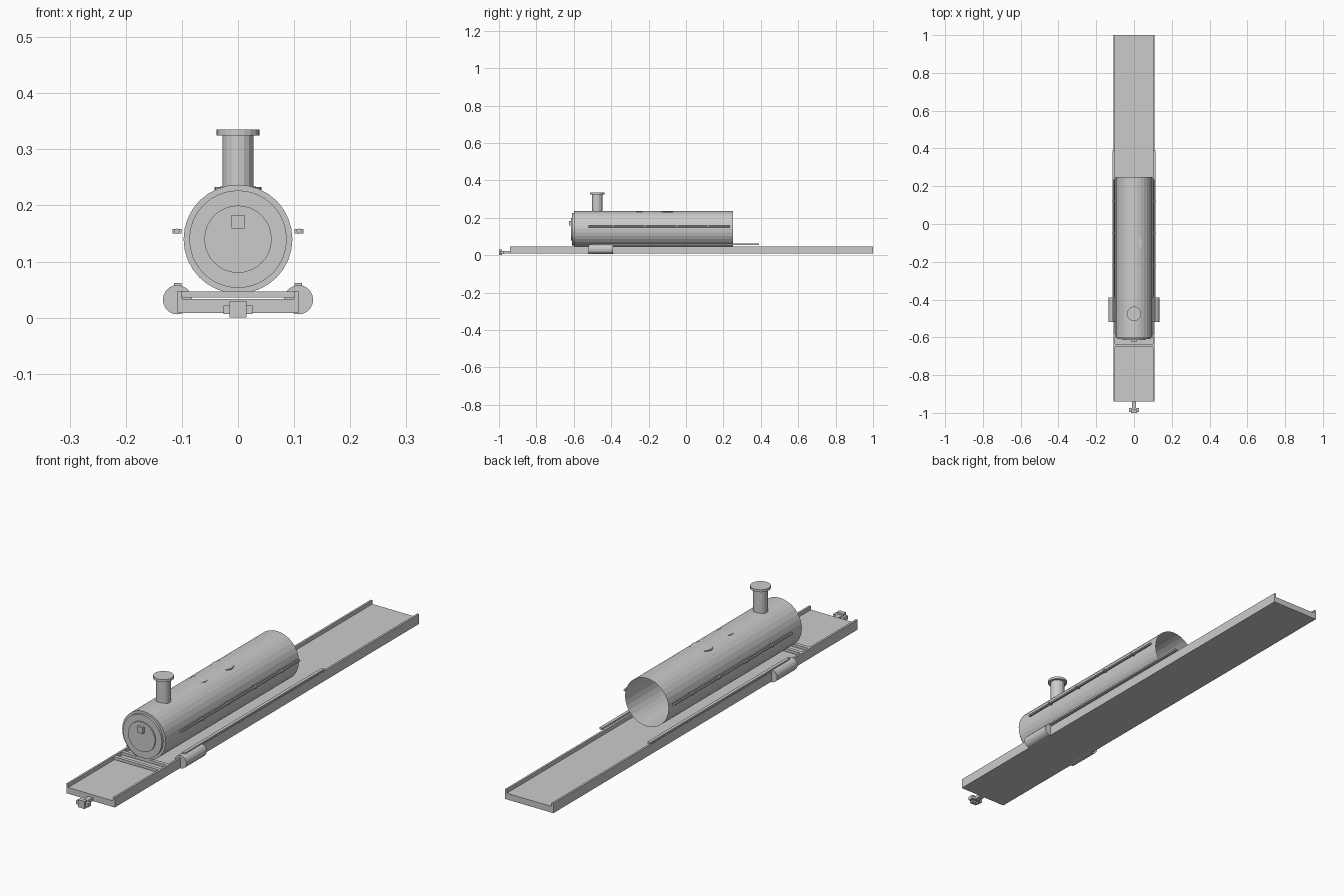
import bpy, bmesh, math
from mathutils import Matrix

if "Cube" in bpy.data.objects:
    bpy.data.objects.remove(bpy.data.objects["Cube"])


def finish(name, bm):
    mesh = bpy.data.meshes.new(name)
    bm.to_mesh(mesh)
    bm.free()
    ob = bpy.data.objects.new(name, mesh)
    bpy.context.collection.objects.link(ob)
    return ob


def box(name, x, y, z):
    """Box from (min, max) ranges."""
    bm = bmesh.new()
    bmesh.ops.create_cube(bm, size=1)
    for v in bm.verts:
        v.co = [r[0] + (c + 0.5) * (r[1] - r[0]) for c, r in zip(v.co, (x, y, z))]
    return finish(name, bm)


def tube(name, axis, centre, radius, span, sides=32, back_open=False):
    """Cylinder along 'y' (centre = x, z) or 'z' (centre = x, y)."""
    bm = bmesh.new()
    bmesh.ops.create_cone(bm, cap_ends=True, segments=sides, radius1=radius,
                          radius2=radius, depth=span[1] - span[0])
    if axis == 'y':
        bmesh.ops.rotate(bm, verts=bm.verts, matrix=Matrix.Rotation(-math.pi / 2, 3, 'X'))
    mid = sum(span) / 2
    pos = (centre[0], mid, centre[1]) if axis == 'y' else (centre[0], centre[1], mid)
    bmesh.ops.translate(bm, verts=bm.verts, vec=pos)
    if back_open:
        bm.normal_update()
        bmesh.ops.delete(bm, geom=[f for f in bm.faces if f.normal.y > 0.9],
                         context='FACES_ONLY')
    return finish(name, bm)


# Chassis: channel-shaped frame with two cross bars
bm = bmesh.new()
profile = [(-0.108, 0.008), (0.108, 0.008), (0.108, 0.048), (0.1, 0.048),
           (0.1, 0.033), (-0.1, 0.033), (-0.1, 0.048), (-0.108, 0.048)]
face = bm.faces.new([bm.verts.new((x, -0.94, z)) for x, z in profile])
ext = bmesh.ops.extrude_face_region(bm, geom=[face])
bmesh.ops.translate(bm, vec=(0, 1.94, 0),
                    verts=[g for g in ext['geom'] if isinstance(g, bmesh.types.BMVert)])
bmesh.ops.recalc_face_normals(bm, faces=bm.faces)
finish("chassis", bm)
for y in (-0.65, -0.6):
    box("cross_bar", (-0.1, 0.1), (y, y + 0.015), (0.036, 0.047))

# Front coupling
box("coupling_shank", (-0.01, 0.01), (-0.98, -0.94), (0.008, 0.022))
box("coupling_head", (-0.026, 0.026), (-0.995, -0.975), (0.007, 0.022))
box("coupling_block", (-0.015, 0.015), (-1.0, -0.983), (0.0, 0.03))

# Boiler shell, open at the back, with smokebox door
tube("boiler", 'y', (0, 0.14), 0.097, (-0.6, 0.25), 32, back_open=True)
tube("smokebox_ring", 'y', (0, 0.14), 0.087, (-0.61, -0.599), 32)
tube("smokebox_door", 'y', (0, 0.14), 0.06, (-0.615, -0.609), 32)
box("headlamp", (-0.012, 0.012), (-0.625, -0.61), (0.159, 0.183))

# Chimney and dome bases
tube("chimney", 'z', (0, -0.475), 0.028, (0.215, 0.326), 16)
tube("chimney_cap", 'z', (0, -0.475), 0.038, (0.325, 0.335), 20)
tube("dome_base", 'z', (0, -0.1), 0.042, (0.2, 0.233), 24)
tube("small_dome_base", 'z', (0, -0.25), 0.032, (0.2, 0.234), 20)

# Parts repeated on both sides
for s in (-1, 1):
    tube("steam_cylinder", 'y', (s * 0.108, 0.032), 0.026, (-0.52, -0.39), 20)
    box("running_board", sorted((s * 0.101, s * 0.114)), (-0.5, 0.39), (0.055, 0.062))
    tube("handrail", 'y', (s * 0.109, 0.154), 0.005, (-0.52, 0.235), 8)
    for y in (-0.39, -0.22, -0.05, 0.12):
        box("handrail_bracket", sorted((s * 0.101, s * 0.117)),
            (y - 0.004, y + 0.004), (0.15, 0.158))
